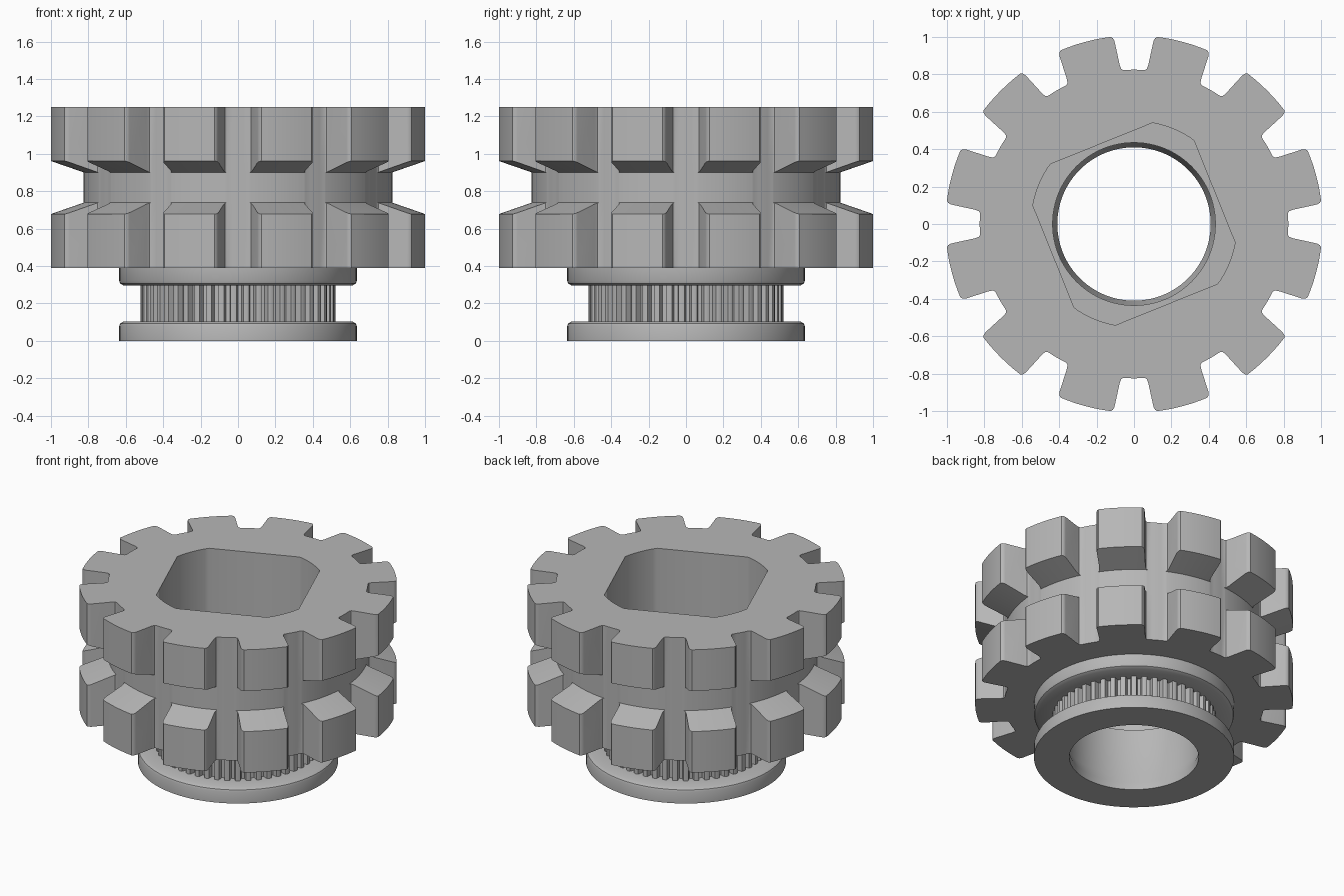
import bpy, bmesh
from math import radians, sin, cos, pi, asin

cube = bpy.data.objects.get("Cube")
if cube:
    bpy.data.objects.remove(cube)

GREY = 0.47
metal = bpy.data.materials.new("grey_metal")
metal.use_nodes = True
metal.diffuse_color = (GREY, GREY, GREY, 1)
metal.node_tree.nodes["Principled BSDF"].inputs["Base Color"].default_value = (GREY, GREY, GREY, 1)


def polar(outline, z):
    """Turn (angle, radius) pairs into points; z is a height or a rule of radius."""
    return [(r * cos(a), r * sin(a), z(r) if callable(z) else z) for a, r in outline]


def ring(bm, points):
    return [bm.verts.new(p) for p in points]


def wall(bm, low, high):
    n = len(low)
    for i in range(n):
        j = (i + 1) % n
        bm.faces.new((low[i], low[j], high[j], high[i]))


def annulus(bm, outer, inner):
    edges = []
    for loop in (outer, inner):
        for i, v in enumerate(loop):
            w = loop[(i + 1) % len(loop)]
            edges.append(bm.edges.get((v, w)) or bm.edges.new((v, w)))
    bmesh.ops.triangle_fill(bm, edges=edges, use_beauty=True, normal=(0, 0, 1))


def finish(name, bm, angle=35):
    bmesh.ops.remove_doubles(bm, verts=bm.verts, dist=0.0002)
    bmesh.ops.dissolve_degenerate(bm, edges=bm.edges, dist=0.0001)
    bmesh.ops.recalc_face_normals(bm, faces=bm.faces)
    mesh = bpy.data.meshes.new(name)
    bm.to_mesh(mesh)
    bm.free()
    mesh.materials.append(metal)
    obj = bpy.data.objects.new(name, mesh)
    bpy.context.collection.objects.link(obj)
    bpy.ops.object.select_all(action='DESELECT')
    obj.select_set(True)
    bpy.context.view_layer.objects.active = obj
    bpy.ops.object.shade_smooth_by_angle(angle=radians(angle))
    return obj


# Sprocket outline: half a tooth pitch, mirrored and repeated
TEETH, ROOT, TIP, BORE = 12, 0.825, 1.008, 0.435
half = [(0, ROOT), (2, ROOT), (4, ROOT), (4.7, 0.832), (5.1, 0.85), (6.1, 0.985),
        (6.5, 1.0), (7.1, TIP), (9.5, TIP), (12, TIP), (15, TIP)]
pitch = half + [(30 - a, r) for a, r in half[-2:0:-1]]
outline = [(radians(a + 30 * k), r) for k in range(TEETH) for a, r in pitch]
core = [(a, ROOT) for a, r in outline]

# Double sprocket with a sloped groove between its two rows of teeth
BOTTOM, TOP, FLOOR = 0.39, 1.25, 0.45
SLOPE = 0.34
bm = bmesh.new()
levels = [(outline, BOTTOM),
          (outline, lambda r: 0.74 - (r - ROOT) * SLOPE),
          (core, 0.74), (core, 0.90),
          (outline, lambda r: 0.90 + (r - ROOT) * SLOPE),
          (outline, TOP)]
rings = [ring(bm, polar(o, z)) for o, z in levels]
for low, high in zip(rings, rings[1:]):
    wall(bm, low, high)

# Square socket whose corners are rounded by a circle
SOCKET_R, SOCKET_HALF = 0.55, 0.464
corner = pi / 4 - (pi / 2 - asin(SOCKET_HALF / SOCKET_R))
socket = []
for k in range(4):
    mid = radians(67 + 90 * k)
    socket += [(mid + corner * (i / 4 - 1), SOCKET_R) for i in range(9)]
bore = [(2 * pi * i / 96, BORE) for i in range(96)]
socket_top, socket_floor = ring(bm, polar(socket, TOP)), ring(bm, polar(socket, FLOOR))
bore_top, bore_low = ring(bm, polar(bore, FLOOR)), ring(bm, polar(bore, BOTTOM))
wall(bm, socket_floor, socket_top)
wall(bm, bore_low, bore_top)
annulus(bm, rings[-1], socket_top)
annulus(bm, socket_floor, bore_top)
annulus(bm, rings[0], bore_low)
finish("double_sprocket", bm)

# Flanged sleeve below: turned profile with a small lip at the foot of the bore
profile = [(BORE, 0.39), (BORE, 0.12), (0.41, 0.05), (0.41, 0), (0.635, 0),
           (0.635, 0.08), (0.63, 0.093), (0.61, 0.105), (0.47, 0.105), (0.47, 0.295),
           (0.61, 0.295), (0.63, 0.307), (0.635, 0.32), (0.635, 0.39)]
bm = bmesh.new()
rings = [ring(bm, polar([(a, r) for a, _ in bore], z)) for r, z in profile]
for low, high in zip(rings, rings[1:]):
    wall(bm, low, high)
finish("flanged_sleeve", bm)

# Fine toothed belt drum between the flanges
COUNT = 48
step = 2 * pi / COUNT
notch = [(0.0, 0.482), (0.3, 0.482), (0.42, 0.518), (0.65, 0.522), (0.88, 0.518)]
drum = [((k + t) * step, r) for k in range(COUNT) for t, r in notch]
bm = bmesh.new()
wall(bm, ring(bm, polar(drum, 0.10)), ring(bm, polar(drum, 0.30)))
finish("belt_drum", bm)
